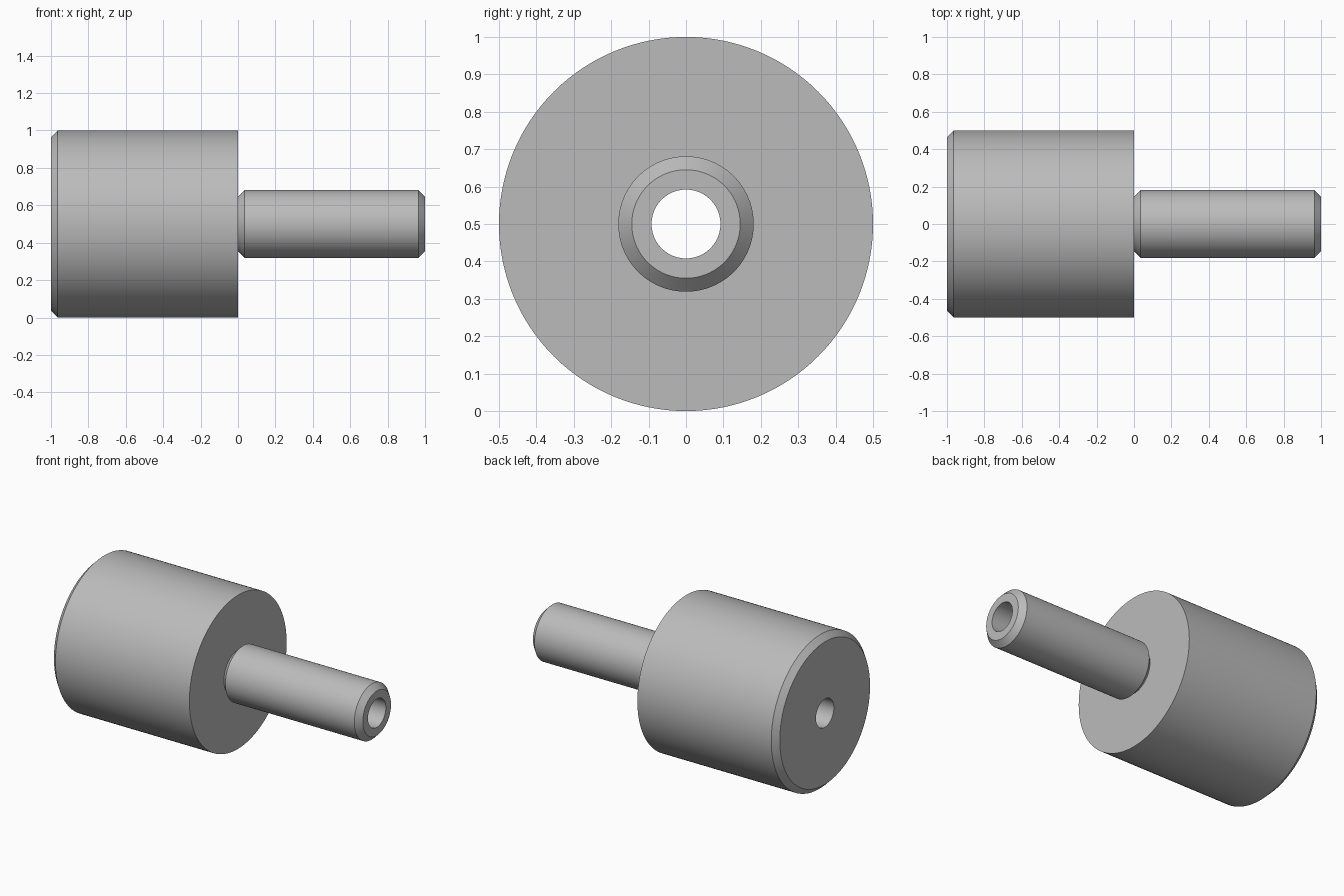
import bpy
import bmesh
import math
from mathutils import Matrix

SEGMENTS = 128
BORE = 0.092
CHAMFER = 0.036
AXIS_HEIGHT = 0.5

old = bpy.data.objects.get("Cube")
if old:
    bpy.data.objects.remove(old, do_unlink=True)

# Plain grey metal
grey = bpy.data.materials.new("grey_metal")
grey.use_nodes = True
colour = (0.5, 0.5, 0.5, 1)
grey.diffuse_color = colour
grey.node_tree.nodes["Principled BSDF"].inputs["Base Color"].default_value = colour


def turned_part(name, profile):
    """Revolve a closed (x, radius) profile about the horizontal axis."""
    bm = bmesh.new()
    rings = []
    for x, radius in profile:
        ring = []
        for i in range(SEGMENTS):
            a = math.tau * i / SEGMENTS
            ring.append(bm.verts.new((x, radius * math.cos(a), radius * math.sin(a))))
        rings.append(ring)
    for k, ring in enumerate(rings):
        following = rings[(k + 1) % len(rings)]
        for i in range(SEGMENTS):
            j = (i + 1) % SEGMENTS
            bm.faces.new((ring[i], ring[j], following[j], following[i]))
    bmesh.ops.recalc_face_normals(bm, faces=bm.faces)
    bm.transform(Matrix.Translation((0, 0, AXIS_HEIGHT)))
    mesh = bpy.data.meshes.new(name)
    bm.to_mesh(mesh)
    bm.free()
    mesh.materials.append(grey)
    part = bpy.data.objects.new(name, mesh)
    bpy.context.collection.objects.link(part)
    bpy.ops.object.select_all(action="DESELECT")
    part.select_set(True)
    bpy.context.view_layer.objects.active = part
    bpy.ops.object.shade_smooth_by_angle(angle=math.radians(30))


# One turned piece: chamfered body, undercut stem with chamfers, through bore
R_BODY, R_STEM = 0.5, 0.181
turned_part("stepped_bushing", [
    (-1, BORE),
    (-1, R_BODY - CHAMFER),
    (-1 + CHAMFER, R_BODY),
    (0, R_BODY),
    (0, R_STEM - CHAMFER),
    (CHAMFER, R_STEM),
    (1 - CHAMFER, R_STEM),
    (1, R_STEM - CHAMFER),
    (1, BORE),
])
